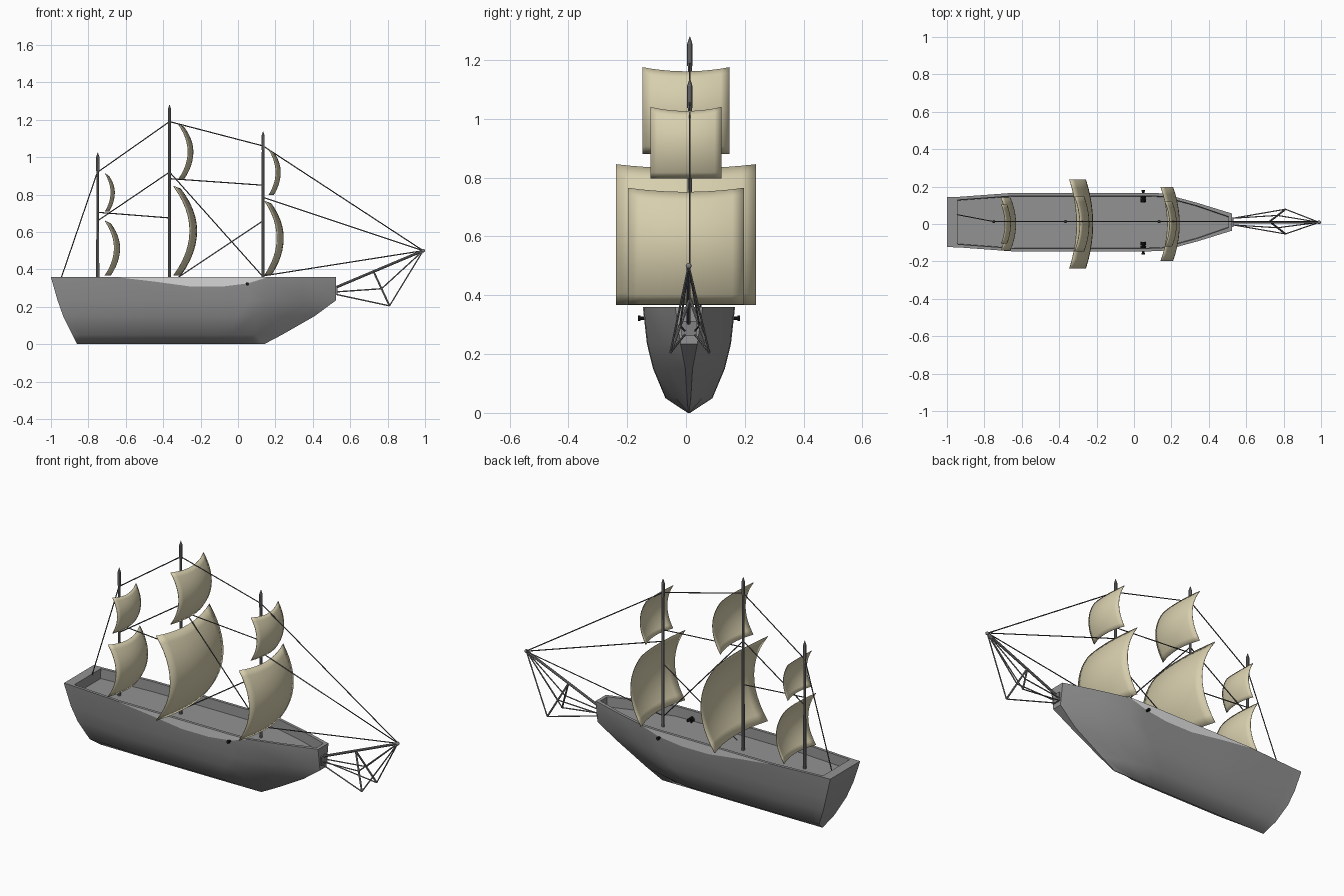
import bpy, bmesh, math
from mathutils import Vector

if "Cube" in bpy.data.objects:
    bpy.data.objects.remove(bpy.data.objects["Cube"])

YC = 0.01  # hull centreline


def mat(name, rgb):
    m = bpy.data.materials.new(name)
    m.diffuse_color = (*rgb, 1)
    m.use_nodes = True
    m.node_tree.nodes["Principled BSDF"].inputs["Base Color"].default_value = m.diffuse_color
    return m


HULL = mat("hull grey", (0.29, 0.29, 0.29))
PALE = mat("pale grey", (0.75, 0.75, 0.75))
SPAR = mat("spar grey", (0.22, 0.22, 0.22))
ROPE = mat("rope dark grey", (0.09, 0.09, 0.09))
SAIL = mat("sail cream", (0.68, 0.62, 0.42))
IRON = mat("iron black", (0.01, 0.01, 0.01))


def finish(bm, name, mats, angle=35):
    me = bpy.data.meshes.new(name)
    bm.normal_update()
    bm.to_mesh(me)
    bm.free()
    for m in mats:
        me.materials.append(m)
    ob = bpy.data.objects.new(name, me)
    bpy.context.collection.objects.link(ob)
    bpy.ops.object.select_all(action='DESELECT')
    bpy.context.view_layer.objects.active = ob
    ob.select_set(True)
    bpy.ops.object.shade_smooth_by_angle(angle=math.radians(angle))
    return ob


def add_rod(bm, a, b, r, r2=None, n=8):
    a, b = Vector(a), Vector(b)
    d = b - a
    res = bmesh.ops.create_cone(bm, cap_ends=True, segments=n, radius1=r,
                                radius2=r if r2 is None else r2, depth=d.length)
    rot = d.to_track_quat('Z', 'Y')
    for v in res['verts']:
        v.co = rot @ v.co + (a + b) / 2


def rods(name, pairs, r, m, n=8):
    bm = bmesh.new()
    for a, b in pairs:
        add_rod(bm, a, b, r, n=n)
    return finish(bm, name, [m])


# Hull: levels of (z, stern x, bow x, half width, bow width factor)
LEVELS = [(0.0, -0.86, 0.14, 0.004, 0.5), (0.05, -0.885, 0.235, 0.08, 0.08),
          (0.15, -0.935, 0.41, 0.122, 0.1), (0.235, -0.965, 0.525, 0.143, 0.2),
          (0.35, -0.998, 0.525, 0.156, 0.29), (0.36, -1.0, 0.525, 0.157, 0.29)]
# Stations along the length: (fraction, taper, height of the painted line)
STATIONS = [(0, 0.85, 0.35), (0.04, 0.86, 0.35), (0.236, 1, 0.357), (0.36, 1, 0.335),
            (0.49, 1, 0.308), (0.60, 1, 0.308), (0.69, 1, 0.325), (0.754, 0.98, 0.355),
            (0.877, None, 0.35), (1, None, 0.35)]
DECK = 0.305


def section(t, taper, line):
    pts = []
    for i, (z, xs, xb, w, bw) in enumerate(LEVELS):
        k = taper if taper is not None else 0.98 + (bw - 0.98) * ((t - 0.754) / 0.246) ** 1.1
        if i == 4:
            z, w = line, 0.143 + 0.014 * (line - 0.235) / 0.125
        pts.append((xs + t * (xb - xs), w * k, z))
    x, w, z = pts[-1]
    xi = min(max(x, -0.945), 0.505)
    wi = w - 0.016
    return pts + [(xi, wi, 0.36), (xi, wi - 0.003, DECK)]


bm = bmesh.new()
grid = []
for st in STATIONS:
    half = section(*st)
    ring = [(x, y, z) for x, y, z in half] + [(x, -y, z) for x, y, z in reversed(half)]
    grid.append([bm.verts.new((x, y + YC, z)) for x, y, z in ring])
n = len(grid[0])
for a, b in zip(grid, grid[1:]):
    for i in range(n):
        j = (i + 1) % n
        f = bm.faces.new((a[i], a[j], b[j], b[i]))
        mid = f.calc_center_median().x
        if i in (4, n - 6) and -0.64 < mid < 0.14:   # pale side strip
            f.material_index = 1
# transom, bow plate and inner end walls
for ring in (grid[0], grid[-1]):
    for i in range(7):
        bm.faces.new((ring[i], ring[i + 1], ring[n - 2 - i], ring[n - 1 - i]))
bmesh.ops.remove_doubles(bm, verts=bm.verts, dist=1e-5)
bmesh.ops.recalc_face_normals(bm, faces=bm.faces)
finish(bm, "hull", [HULL, PALE], 40)

# Masts with pointed heads
MY = 0.013
MIZ, MAIN, FORE = -0.75, -0.366, 0.134
for name, x, top in (("mizzen_mast", MIZ, 1.025), ("main_mast", MAIN, 1.28), ("fore_mast", FORE, 1.137)):
    bm = bmesh.new()
    add_rod(bm, (x, MY, DECK - 0.01), (x, MY, top - 0.1), 0.0085, 0.007)
    add_rod(bm, (x, MY, top - 0.1), (x, MY, top - 0.025), 0.009)
    add_rod(bm, (x, MY, top - 0.025), (x, MY, top), 0.009, 0.001)
    finish(bm, name, [SPAR])


# Billowing sails
def sail(name, xb, dy, dz, z0, z1, hw, rows=12, cols=10):
    bm = bmesh.new()
    vs = []
    for i in range(rows + 1):
        v = 2 * i / rows - 1
        row = []
        for j in range(cols + 1):
            u = 2 * j / cols - 1
            x = xb + dy * (1 - u * u) + dz * (1 - v * v)
            z = (z0 + z1) / 2 + v * ((z1 - z0) / 2 - 0.014 * (1 - u * u) * (v > 0))
            row.append(bm.verts.new((x, u * hw, z)))
        vs.append(row)
    for a, b in zip(vs, vs[1:]):
        for j in range(cols):
            bm.faces.new((a[j], a[j + 1], b[j + 1], b[j]))
    ob = finish(bm, name, [SAIL])
    so = ob.modifiers.new("cloth", 'SOLIDIFY')
    so.thickness = 0.003
    so.offset = 0


sail("main_lower_sail", -0.345, 0.038, 0.087, 0.367, 0.845, 0.237)
sail("main_top_sail", -0.318, 0.028, 0.05, 0.882, 1.175, 0.147)
sail("fore_lower_sail", 0.143, 0.035, 0.065, 0.37, 0.765, 0.197)
sail("fore_top_sail", 0.165, 0.025, 0.037, 0.798, 1.04, 0.121)
sail("mizzen_lower_sail", -0.712, 0.03, 0.05, 0.367, 0.66, 0.142)
sail("mizzen_top_sail", -0.71, 0.02, 0.03, 0.71, 0.912, 0.105)

# Bowsprit, its spreaders and end cap
TIP = (0.99, MY - 0.004, 0.5)
bow = (0.51, MY - 0.004, 0.298)
rods("bowsprit", [(bow, TIP)], 0.007, SPAR)
rods("bowsprit_spreaders", [((0.725, MY, 0.388), (0.81, MY + s * 0.066, 0.205)) for s in (-1, 1)], 0.005, SPAR)
bm = bmesh.new()
bmesh.ops.create_uvsphere(bm, u_segments=10, v_segments=6, radius=0.01)
bmesh.ops.translate(bm, verts=bm.verts, vec=TIP)
finish(bm, "bowsprit_cap", [SPAR])
bm = bmesh.new()
bmesh.ops.create_cube(bm, size=1)
for v in bm.verts:
    v.co = (0.522 + v.co.x * 0.022, MY - 0.003 + v.co.y * 0.05, 0.287 + v.co.z * 0.05)
finish(bm, "bow_block", [SPAR])

stays = []
for s in (-1, 1):
    for f, zb in ((1.0, 0.265), (0.5, 0.28)):
        p = (0.725 + 0.085 * f, MY + s * 0.066 * f, 0.388 - 0.183 * f)
        stays += [(TIP, p), (p, (0.53, MY + s * 0.018, zb))]
rods("bowsprit_stays", stays, 0.0035, SPAR, 6)

# Rigging ropes between the masts, in side view (x, z)
LINES = [(MIZ, 0.92, MAIN, 1.19), (MAIN, 1.19, FORE, 1.06), (MIZ, 0.66, MAIN, 0.92),
         (MIZ, 0.705, MAIN, 0.675), (MAIN, 0.885, FORE, 0.85), (MAIN, 0.92, FORE, 0.36),
         (FORE, 0.66, -0.33, 0.35), (FORE, 1.06, 0.99, 0.5), (FORE, 0.785, 0.99, 0.5),
         (FORE, 0.365, 0.99, 0.5)]
ropes = [((a, MY, b), (c, MY, d)) for a, b, c, d in LINES]
ropes.append(((MIZ, MY, 0.925), (-0.945, 0.05, 0.355)))
rods("rigging", ropes, 0.003, ROPE, 6)

# Cannons on small carriages, one each side
for s, name in ((1, "port_cannon"), (-1, "starboard_cannon")):
    bm = bmesh.new()
    add_rod(bm, (0.05, YC + s * 0.105, 0.322), (0.05, YC + s * 0.168, 0.322), 0.009, 0.006)
    add_rod(bm, (0.05, YC + s * 0.165, 0.322), (0.05, YC + s * 0.173, 0.322), 0.009)
    for dx in (-0.011, 0.011):
        for y in (0.115, 0.135):
            add_rod(bm, (0.05 + dx - 0.003, YC + s * y, 0.313), (0.05 + dx + 0.003, YC + s * y, 0.313), 0.008)
    finish(bm, name, [IRON])
